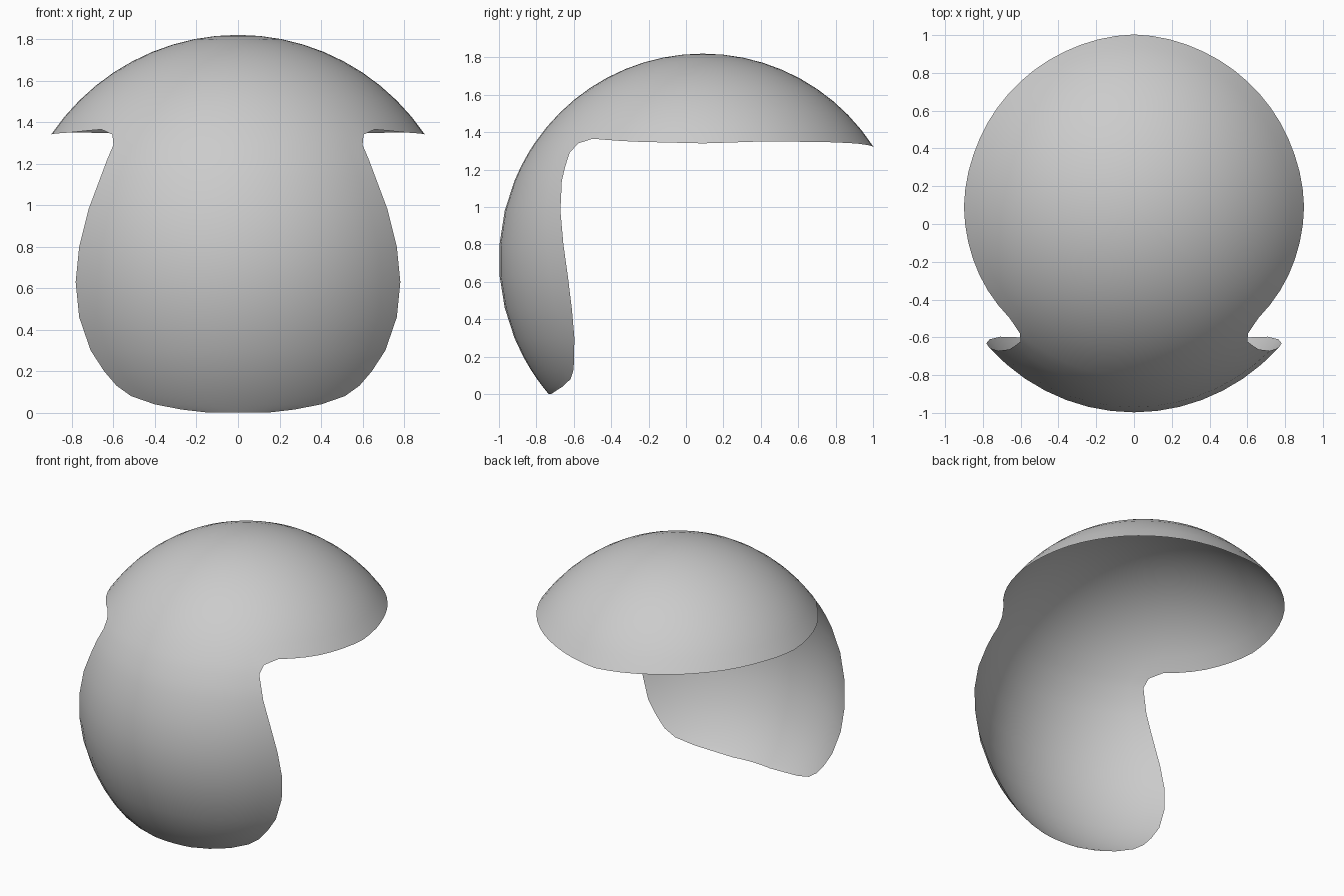
import bpy, bmesh
from math import sin, cos, acos, asin, radians, pi

cube = bpy.data.objects.get("Cube")
if cube:
    bpy.data.objects.remove(cube)

CY, CZ = 0.09, 0.72            # centre of the round shell
RY, RZ = 1.09, 1.10
FRONT, RINGS = 14, 10          # columns across the face guard, rings of the dome

# Half width of the face guard at each height, top to bottom
GUARD = [(1.34, 0.605), (1.29, 0.60), (1.22, 0.63), (1.14, 0.66), (0.98, 0.72),
         (0.80, 0.765), (0.63, 0.782), (0.46, 0.765), (0.30, 0.71), (0.20, 0.645),
         (0.13, 0.585), (0.08, 0.515), (0.04, 0.40), (0.015, 0.27), (0.0, 0.14)]

# Height of the dome rim by angle from the front
RIM = [(42, 1.34), (48, 1.365), (64, 1.35), (90, 1.34), (110, 1.35),
       (135, 1.348), (155, 1.34), (180, 1.32)]


def interpolate(table, a):
    for (a0, z0), (a1, z1) in zip(table, table[1:]):
        if a <= a1:
            return z0 + (z1 - z0) * max(0, (a - a0) / (a1 - a0))
    return table[-1][1]


def half_depth_x(z):
    """The shell narrows slightly sideways below the dome."""
    return 1.09 - 0.04 * min(1, max(0, (1.34 - z) / 0.6))


def on_shell(angle, z):
    s = sin(acos((z - CZ) / RZ))
    return (half_depth_x(z) * s * sin(angle), CY - RY * s * cos(angle), z)


def guard_angle(z, width):
    return asin(width / (half_depth_x(z) * sin(acos((z - CZ) / RZ))))


bm = bmesh.new()

# Dome: rings from the crown down to the wavy rim
edge = guard_angle(*GUARD[0])
columns = [(edge * (2 * i / FRONT - 1), GUARD[0][0]) for i in range(FRONT + 1)]
BACK = 46
for i in range(1, BACK):
    a = edge + (2 * pi - 2 * edge) * i / BACK
    degrees = min(a, 2 * pi - a) / radians(1)
    columns.append((a, interpolate(RIM, degrees)))

crown = bm.verts.new((0, CY, CZ + RZ))
previous = None
for k in range(1, RINGS + 1):
    ring = [bm.verts.new(on_shell(a, CZ + RZ * cos(acos((z - CZ) / RZ) * k / RINGS)))
            for a, z in columns]
    for i in range(len(ring)):
        j = (i + 1) % len(ring)
        if previous:
            bm.faces.new((previous[i], ring[i], ring[j], previous[j]))
        else:
            bm.faces.new((crown, ring[i], ring[j]))
    previous = ring

# Face guard: rows hanging from the front of the rim
row = previous[:FRONT + 1]
for z, width in GUARD[1:]:
    half = guard_angle(z, width)
    lower = [bm.verts.new(on_shell(half * (2 * i / FRONT - 1), z)) for i in range(FRONT + 1)]
    for i in range(FRONT):
        bm.faces.new((row[i], lower[i], lower[i + 1], row[i + 1]))
    row = lower

for face in bm.faces:
    face.smooth = True

mesh = bpy.data.meshes.new("visor_shell")
bm.to_mesh(mesh)
bm.free()
shell = bpy.data.objects.new("visor_shell", mesh)
bpy.context.collection.objects.link(shell)

# Plain grey finish
grey = bpy.data.materials.new("plain_grey")
grey.use_nodes = True
colour = (0.6, 0.6, 0.6, 1)
grey.diffuse_color = colour
grey.node_tree.nodes["Principled BSDF"].inputs["Base Color"].default_value = colour
mesh.materials.append(grey)
